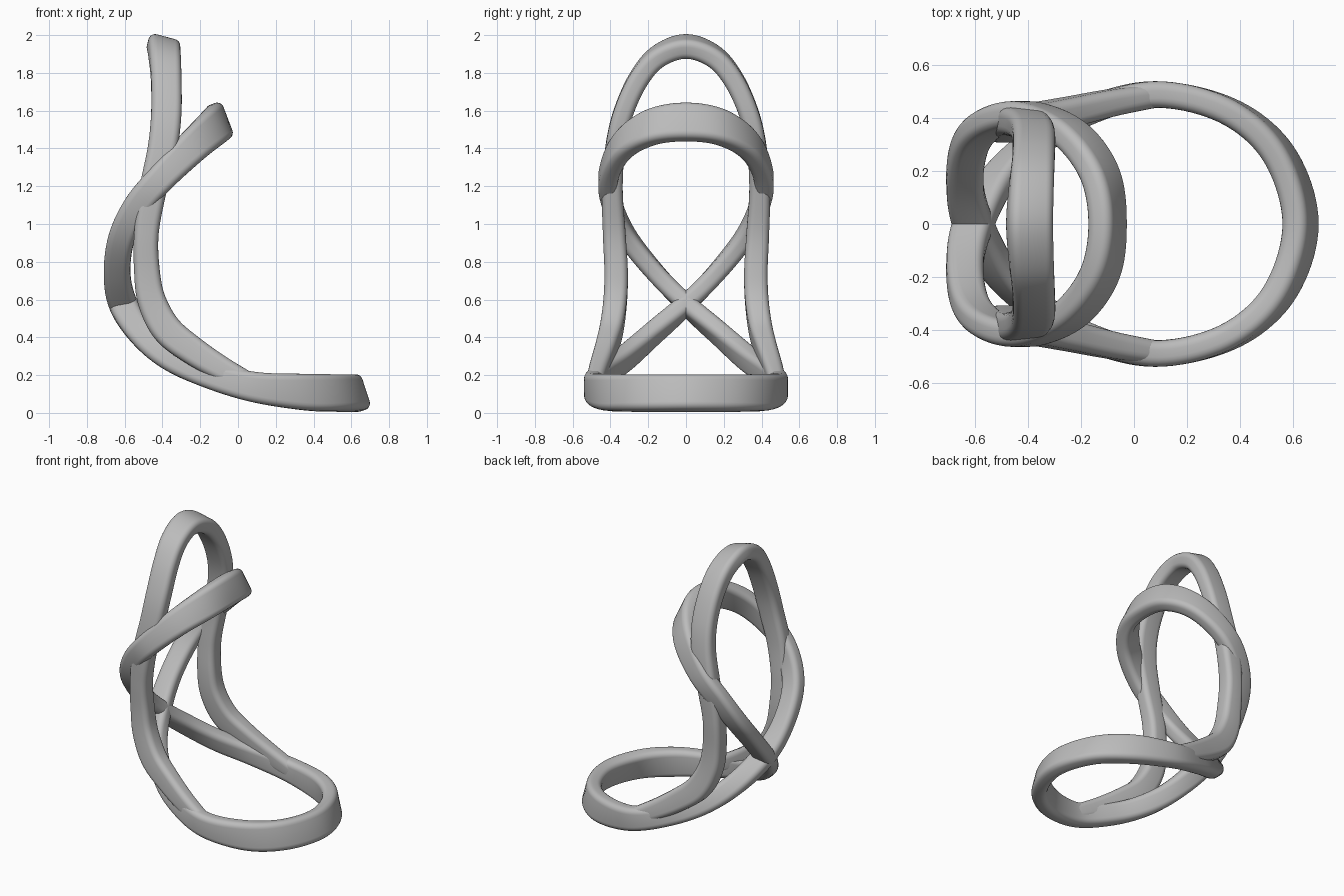
import bpy, math
from mathutils import Vector

cube = bpy.data.objects.get("Cube")
if cube:
    bpy.data.objects.remove(cube, do_unlink=True)

grey = bpy.data.materials.new("matte grey")
grey.use_nodes = True
colour = (0.5, 0.5, 0.5, 1)
grey.diffuse_color = colour
grey.node_tree.nodes["Principled BSDF"].inputs["Base Color"].default_value = colour


def rounded_section(half_w, half_h, radius, steps=5):
    """Rounded rectangle outline as (across, tall) pairs."""
    outline = []
    for corner, (sx, sy) in enumerate([(1, 1), (-1, 1), (-1, -1), (1, -1)]):
        for i in range(steps + 1):
            a = math.pi / 2 * (corner + i / steps)
            outline.append((sx * (half_w - radius) + radius * math.cos(a),
                            sy * (half_h - radius) + radius * math.sin(a)))
    return outline


def catmull(p0, p1, p2, p3, t):
    return 0.5 * (2 * p1 + (p2 - p0) * t + (2 * p0 - 5 * p1 + 4 * p2 - p3) * t * t
                  + (3 * p1 - p0 - 3 * p2 + p3) * t ** 3)


def smooth_path(keys, closed, steps=10):
    """Each key is (x, y, z, tall-axis angle in degrees, half height, half width)."""
    keys = [Vector(k) for k in keys]
    n = len(keys)
    pick = (lambda i: keys[i % n]) if closed else (lambda i: keys[max(0, min(n - 1, i))])
    path = [catmull(*(pick(i + d) for d in (-1, 0, 1, 2)), s / steps)
            for i in range(n if closed else n - 1) for s in range(steps)]
    return path if closed else path + [keys[-1]]


def mirror_y(keys):
    return [(k[0], -k[1], *k[2:]) for k in keys]


def sweep(name, keys, closed):
    path = smooth_path(keys, closed)
    n = len(path)
    verts, faces = [], []
    for i, p in enumerate(path):
        before = path[i - 1] if closed or i else p
        after = path[(i + 1) % n] if closed or i < n - 1 else p
        tangent = (Vector(after[:3]) - Vector(before[:3])).normalized()
        a = math.radians(p[3])
        tall = Vector((math.cos(a), 0, math.sin(a)))
        tall = (tall - tangent * tall.dot(tangent)).normalized()
        across = tall.cross(tangent)
        ring = rounded_section(p[5], p[4], 0.036)
        verts += [Vector(p[:3]) + across * u + tall * v for u, v in ring]
    m = len(ring)
    for i in range(n if closed else n - 1):
        j = (i + 1) % n
        for k in range(m):
            q = (k + 1) % m
            faces.append((i * m + k, i * m + q, j * m + q, j * m + k))
    if not closed:
        faces += [tuple(reversed(range(m))), tuple(range((n - 1) * m, n * m))]
    mesh = bpy.data.meshes.new(name)
    mesh.from_pydata(verts, [], faces)
    mesh.materials.append(grey)
    obj = bpy.data.objects.new(name, mesh)
    bpy.context.collection.objects.link(obj)
    bpy.ops.object.select_all(action="DESELECT")
    obj.select_set(True)
    bpy.context.view_layer.objects.active = obj
    bpy.ops.object.mode_set(mode="EDIT")
    bpy.ops.mesh.select_all(action="SELECT")
    bpy.ops.mesh.normals_make_consistent(inside=False)
    bpy.ops.object.mode_set(mode="OBJECT")
    bpy.ops.object.shade_smooth_by_angle(angle=math.radians(40))
    return obj


# Base ring, front tip towards the back crossing
base_tip = [(0.63, 0, 0.105, 108, 0.098, 0.05)]
base_side = [(0.55, 0.26, 0.105, 105, 0.098, 0.05), (0.36, 0.425, 0.11, 98, 0.096, 0.05),
             (0.08, 0.49, 0.138, 85, 0.08, 0.05), (-0.18, 0.425, 0.21, 70, 0.07, 0.05),
             (-0.37, 0.31, 0.3, 55, 0.07, 0.05), (-0.51, 0.175, 0.42, 35, 0.07, 0.05)]
crossing = [(-0.608, 0, 0.575, 10, 0.075, 0.05)]
# Upper ring, back crossing towards the front tip
upper_side = [(-0.64, 0.16, 0.74, -5, 0.07, 0.05), (-0.615, 0.31, 0.93, -18, 0.07, 0.05),
              (-0.53, 0.39, 1.1, -32, 0.073, 0.05), (-0.4, 0.412, 1.25, -42, 0.077, 0.05),
              (-0.24, 0.34, 1.41, -50, 0.088, 0.05), (-0.13, 0.19, 1.51, -62, 0.098, 0.05)]
upper_tip = [(-0.1, 0, 1.54, -69, 0.102, 0.05)]

# One endless band: the two sides swap over at the crossing
sweep("figure_eight_band",
      base_tip + base_side + crossing + mirror_y(upper_side) + upper_tip
      + upper_side[::-1] + crossing + mirror_y(base_side)[::-1], True)

# Tall arch, rising from the base ring to the top
arch_top = [(-0.395, 0, 1.94, -15, 0.086, 0.053)]
arch_side = [(-0.388, 0.15, 1.885, -12, 0.083, 0.053), (-0.38, 0.255, 1.76, -7, 0.08, 0.053),
             (-0.38, 0.335, 1.58, -5, 0.08, 0.052), (-0.4, 0.375, 1.4, -8, 0.078, 0.052),
             (-0.45, 0.39, 1.18, -10, 0.072, 0.055), (-0.485, 0.38, 0.95, -5, 0.065, 0.06),
             (-0.482, 0.37, 0.75, 4, 0.068, 0.062), (-0.455, 0.375, 0.59, 18, 0.075, 0.062),
             (-0.375, 0.395, 0.44, 38, 0.08, 0.06), (-0.24, 0.425, 0.33, 52, 0.075, 0.055),
             (-0.08, 0.46, 0.23, 58, 0.065, 0.05), (0.09, 0.488, 0.14, 65, 0.055, 0.045)]
sweep("tall_arch", mirror_y(arch_side)[::-1] + arch_top + arch_side, False)
